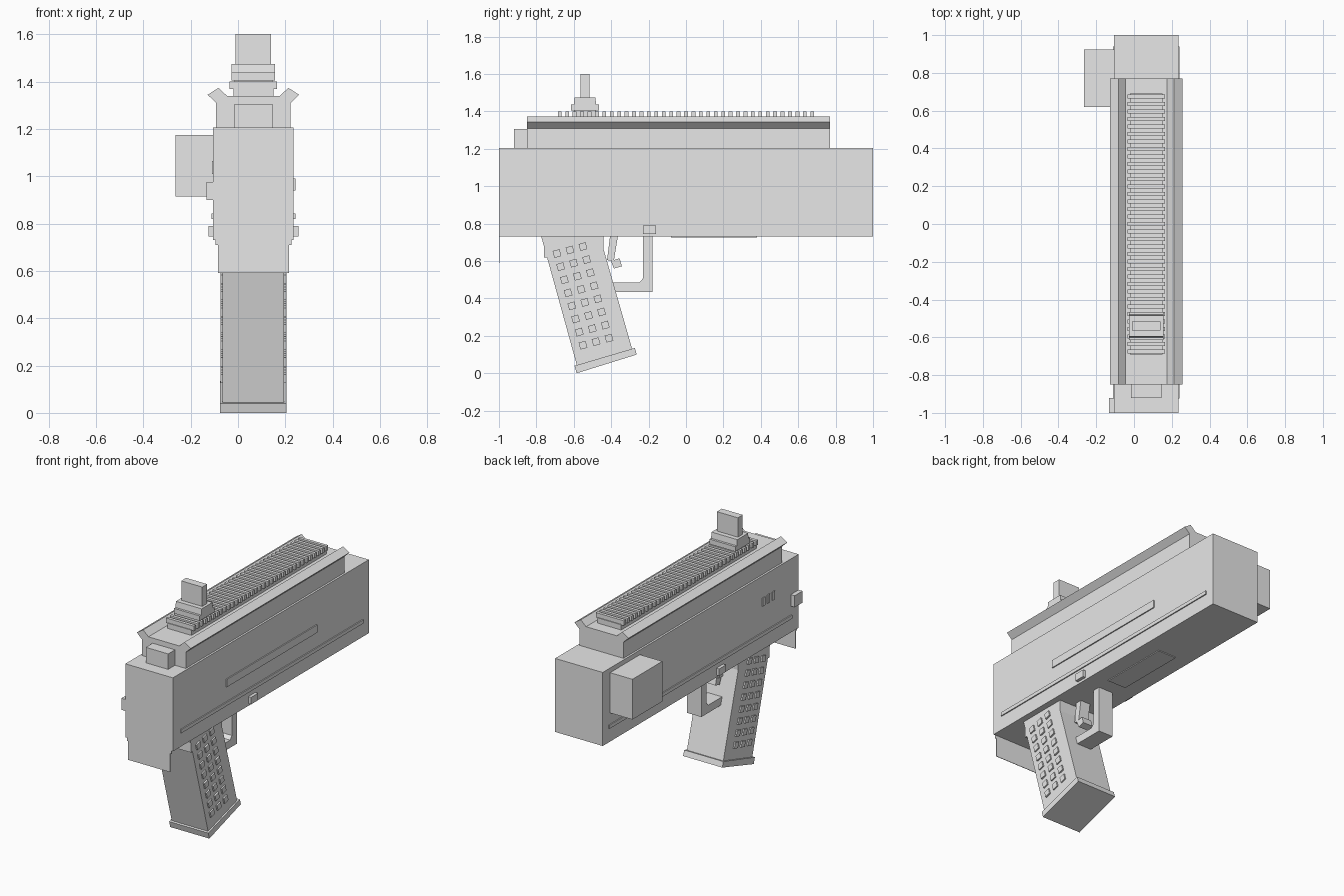
import bpy, bmesh, math

if "Cube" in bpy.data.objects:
    bpy.data.objects.remove(bpy.data.objects["Cube"])

CX = 0.065  # symmetry plane of the main body

grey = bpy.data.materials.new("plain grey")
grey.diffuse_color = (0.8, 0.8, 0.8, 1)
grey.use_nodes = True
grey.node_tree.nodes["Principled BSDF"].inputs["Base Color"].default_value = grey.diffuse_color


def finish(name, bm):
    bmesh.ops.recalc_face_normals(bm, faces=bm.faces)
    me = bpy.data.meshes.new(name)
    bm.to_mesh(me)
    bm.free()
    me.materials.append(grey)
    ob = bpy.data.objects.new(name, me)
    bpy.context.collection.objects.link(ob)
    return ob


def add_prism(bm, pts, a, b, axis="x"):
    """Extrude a closed profile from a to b; profile is (y,z) along x or (x,z) along y."""
    def co(p, t):
        return (t, p[0], p[1]) if axis == "x" else (p[0], t, p[1])
    lo = [bm.verts.new(co(p, a)) for p in pts]
    hi = [bm.verts.new(co(p, b)) for p in pts]
    bm.faces.new(lo)
    bm.faces.new(hi[::-1])
    n = len(pts)
    for i in range(n):
        j = (i + 1) % n
        bm.faces.new((lo[i], lo[j], hi[j], hi[i]))


def add_box(bm, x0, x1, y0, y1, z0, z1):
    add_prism(bm, [(y0, z0), (y1, z0), (y1, z1), (y0, z1)], x0, x1)


def box(name, *b):
    bm = bmesh.new()
    add_box(bm, *b)
    return finish(name, bm)


def prism(name, pts, a, b, axis="x"):
    bm = bmesh.new()
    add_prism(bm, pts, a, b, axis)
    return finish(name, bm)


def mirrored(half):
    """Complete a half profile given as (distance from centre, z)."""
    return [(CX + d, z) for d, z in half] + [(CX - d, z) for d, z in half[::-1]]


# Receiver and the thin front plate hanging below it
box("receiver", -0.105, 0.235, -1, 1, 0.73, 1.205)
prism("front_plate", mirrored([(0.15, 0.59), (0.15, 0.71), (0.16, 0.71), (0.16, 0.735)]),
      -1, -0.997, "y")

# Top cover with flared edges
prism("top_cover", mirrored([(0.157, 1.2), (0.157, 1.309), (0.193, 1.344),
                             (0.148, 1.373), (0.11, 1.338)]), -0.85, 0.77, "y")
box("cover_front_block", -0.015, 0.145, -0.92, -0.85, 1.2, 1.305)

# Toothed rail
box("rail_base", -0.02, 0.15, -0.69, 0.69, 1.335, 1.372)
bm = bmesh.new()
for i in range(35):
    y = -0.675 + i * 1.35 / 34
    add_box(bm, -0.035, 0.165, y - 0.01, y + 0.01, 1.368, 1.4)
finish("rail_teeth", bm)

# Sight
box("sight_foot", -0.015, 0.145, -0.6, -0.48, 1.37, 1.41)
box("sight_lower_base", -0.027, 0.157, -0.615, -0.465, 1.405, 1.437)
prism("sight_upper_base", [(-0.6, 1.437), (-0.48, 1.437), (-0.485, 1.475), (-0.595, 1.475)],
      -0.027, 0.157)
box("sight_post", -0.01, 0.14, -0.565, -0.515, 1.475, 1.6)

# Side details
bm = bmesh.new()
for s in (-1, 1):
    x0, x1 = sorted((CX + s * 0.165, CX + s * 0.177))
    add_box(bm, x0, x1, -0.925, 0.94, 0.82, 0.843)
finish("side_strips", bm)
box("selector", -0.125, 0.255, -0.23, -0.16, 0.745, 0.79)
box("right_side_panel", 0.23, 0.242, -0.46, 0.465, 0.94, 0.99)
box("left_rear_box", -0.265, -0.1, 0.62, 0.925, 0.915, 1.175)
box("left_front_block", -0.133, -0.1, -1, -0.92, 0.90, 0.975)
bm = bmesh.new()
for y in (-0.64, -0.69, -0.74):
    add_box(bm, -0.11, -0.1, y - 0.012, y + 0.012, 1.01, 1.065)
finish("left_side_ribs", bm)
box("bottom_panel", 0.0, 0.13, -0.08, 0.38, 0.725, 0.735)

# Slanted grip with base cap
prism("grip", [(-0.775, 0.735), (-0.76, 0.68), (-0.76, 0.62), (-0.743, 0.62), (-0.58, 0.03),
               (-0.285, 0.12), (-0.44, 0.66), (-0.44, 0.735)], -0.065, 0.195)
prism("grip_base_cap", [(-0.596, 0.04), (-0.585, 0.0), (-0.263, 0.1), (-0.274, 0.135)],
      -0.075, 0.205)

# Grip studs, three columns on both sides
bm = bmesh.new()
t = math.radians(15.5)
ux, uz = math.cos(t) * 0.019, math.sin(t) * 0.019
for row in range(8):
    for col in range(3):
        y = -0.69 + row * 0.0199 + col * 0.0695
        z = 0.64 - row * 0.07 + col * 0.0187
        sq = [(y - ux + uz, z - uz - ux), (y + ux + uz, z + uz - ux),
              (y + ux - uz, z + uz + ux), (y - ux - uz, z - uz + ux)]
        add_prism(bm, sq, -0.074, -0.06)
        add_prism(bm, sq, 0.19, 0.204)
finish("grip_studs", bm)

# Trigger and guard
prism("trigger", [(-0.406, 0.735), (-0.364, 0.735), (-0.386, 0.6), (-0.422, 0.605)], 0.03, 0.1)
prism("trigger_foot", [(-0.402, 0.6), (-0.355, 0.615), (-0.343, 0.572), (-0.385, 0.56)],
      0.03, 0.1)
prism("trigger_guard", [(-0.39, 0.485), (-0.25, 0.485), (-0.23, 0.507), (-0.23, 0.735),
                        (-0.178, 0.735), (-0.178, 0.435), (-0.39, 0.435)], 0.015, 0.118)
